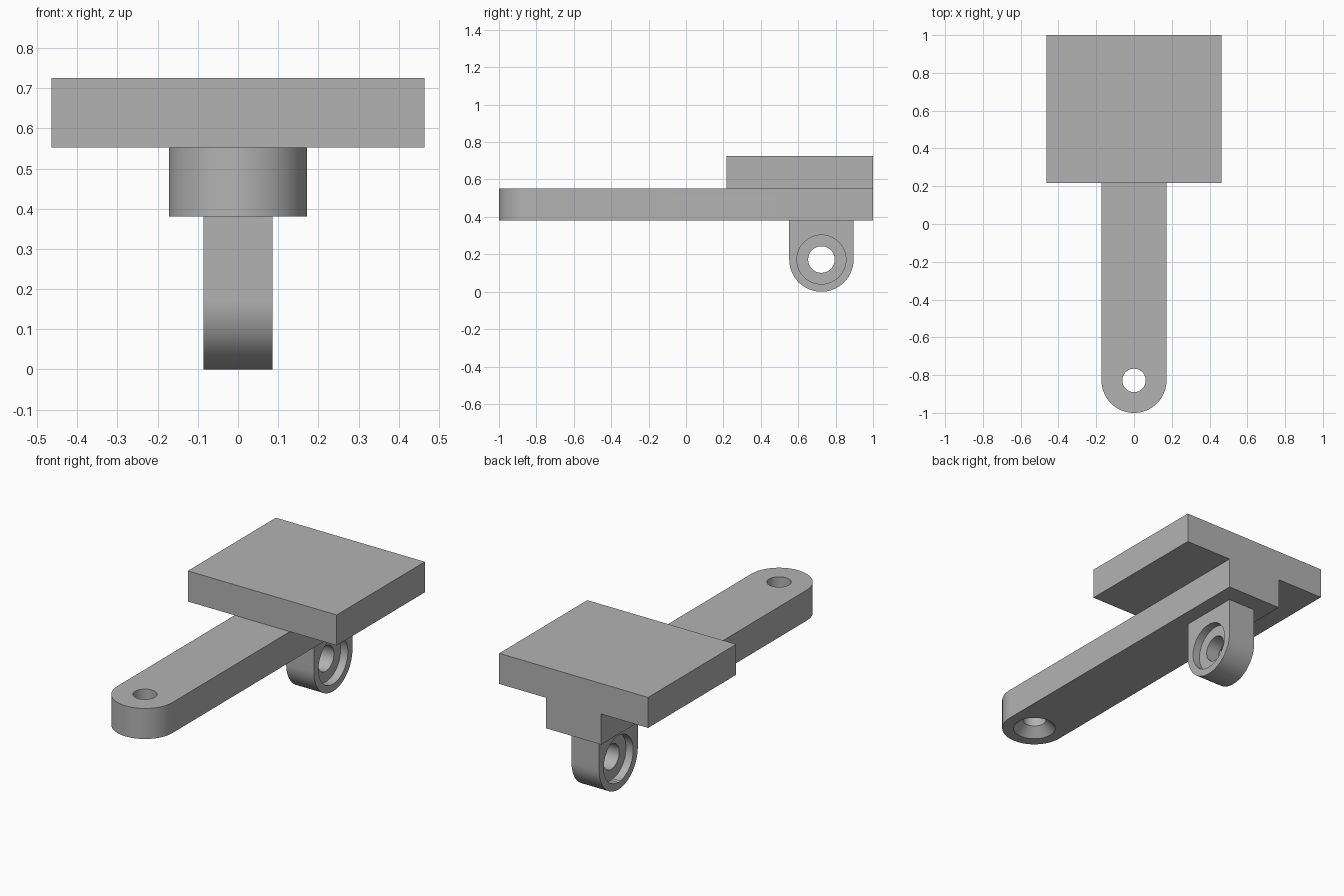
import bpy, bmesh, math
from mathutils import Matrix, Vector

if "Cube" in bpy.data.objects:
    bpy.data.objects.remove(bpy.data.objects["Cube"], do_unlink=True)

grey = bpy.data.materials.new("plain grey")
grey.use_nodes = True
colour = (0.45, 0.45, 0.45, 1)
grey.diffuse_color = colour
grey.node_tree.nodes["Principled BSDF"].inputs["Base Color"].default_value = colour

SEG = 64
T = 0.172                      # stock thickness, also the rounded end radius
ARM_Z, PLATE_Z, TOP_Z = 0.381, 0.553, 0.725
ARM_HOLE = Vector((0, -1 + T, ARM_Z))
LUG_HOLE = Vector((0, 0.724, T))


def finish(name, bm):
    bmesh.ops.recalc_face_normals(bm, faces=bm.faces)
    mesh = bpy.data.meshes.new(name)
    bm.to_mesh(mesh)
    bm.free()
    obj = bpy.data.objects.new(name, mesh)
    bpy.context.collection.objects.link(obj)
    mesh.materials.append(grey)
    return obj


def prism(name, points, extrusion):
    """Extrude a flat outline along a vector."""
    bm = bmesh.new()
    face = bm.faces.new([bm.verts.new(p) for p in points])
    new = bmesh.ops.extrude_face_region(bm, geom=[face])["geom"]
    verts = [v for v in new if isinstance(v, bmesh.types.BMVert)]
    bmesh.ops.translate(bm, verts=verts, vec=extrusion)
    return finish(name, bm)


def tongue(length):
    """Outline with a half round end about the origin, reaching up to length."""
    arc = [math.pi + math.pi * i / SEG for i in range(SEG + 1)]
    return [(T * math.cos(a), T * math.sin(a)) for a in arc] + [(T, length), (-T, length)]


def cutter(name, r1, r2, depth, matrix):
    bm = bmesh.new()
    bmesh.ops.create_cone(bm, cap_ends=True, segments=SEG, radius1=r1, radius2=r2,
                          depth=depth, matrix=matrix)
    return finish(name, bm)


def combine(target, other, operation):
    """Apply a boolean and discard the second object."""
    mod = target.modifiers.new(operation, "BOOLEAN")
    mod.operation, mod.solver, mod.object = operation, "EXACT", other
    bpy.context.view_layer.objects.active = target
    bpy.ops.object.modifier_apply(modifier=mod.name)
    bpy.data.objects.remove(other, do_unlink=True)


# Long arm with a rounded front end
body = prism("arm_with_plate_and_lug",
             [(x, y + ARM_HOLE.y, ARM_Z) for x, y in tongue(2 - T)], (0, 0, PLATE_Z - ARM_Z))

# Wide plate on the rear of the arm
W, FRONT = 0.464, 0.216
plate = prism("plate", [(-W, FRONT, PLATE_Z), (W, FRONT, PLATE_Z), (W, 1, PLATE_Z), (-W, 1, PLATE_Z)],
              (0, 0, TOP_Z - PLATE_Z))
combine(body, plate, "UNION")

# Hanging lug, rounded at the bottom
lug = prism("lug", [(-T / 2, y + LUG_HOLE.y, z + T) for y, z in tongue(ARM_Z - T + 0.05)], (T, 0, 0))
combine(body, lug, "UNION")

# Arm hole, countersunk from below
combine(body, cutter("arm_hole", 0.062, 0.062, 0.6, Matrix.Translation(ARM_HOLE)), "DIFFERENCE")
combine(body, cutter("countersink", 0.162, 0.062, 0.1, Matrix.Translation(ARM_HOLE)), "DIFFERENCE")

# Lug hole, counterbored on both sides
sideways = Matrix.Rotation(math.pi / 2, 4, "Y")
combine(body, cutter("lug_hole", 0.071, 0.071, 0.6, Matrix.Translation(LUG_HOLE) @ sideways), "DIFFERENCE")
for side in (-1, 1):
    place = Matrix.Translation(LUG_HOLE + Vector((side * T / 2, 0, 0))) @ sideways
    combine(body, cutter("counterbore", 0.131, 0.131, 0.09, place), "DIFFERENCE")

# Smooth the round walls, keep the edges crisp
bpy.ops.object.select_all(action="DESELECT")
body.select_set(True)
bpy.context.view_layer.objects.active = body
bpy.ops.object.shade_smooth_by_angle(angle=math.radians(30))
